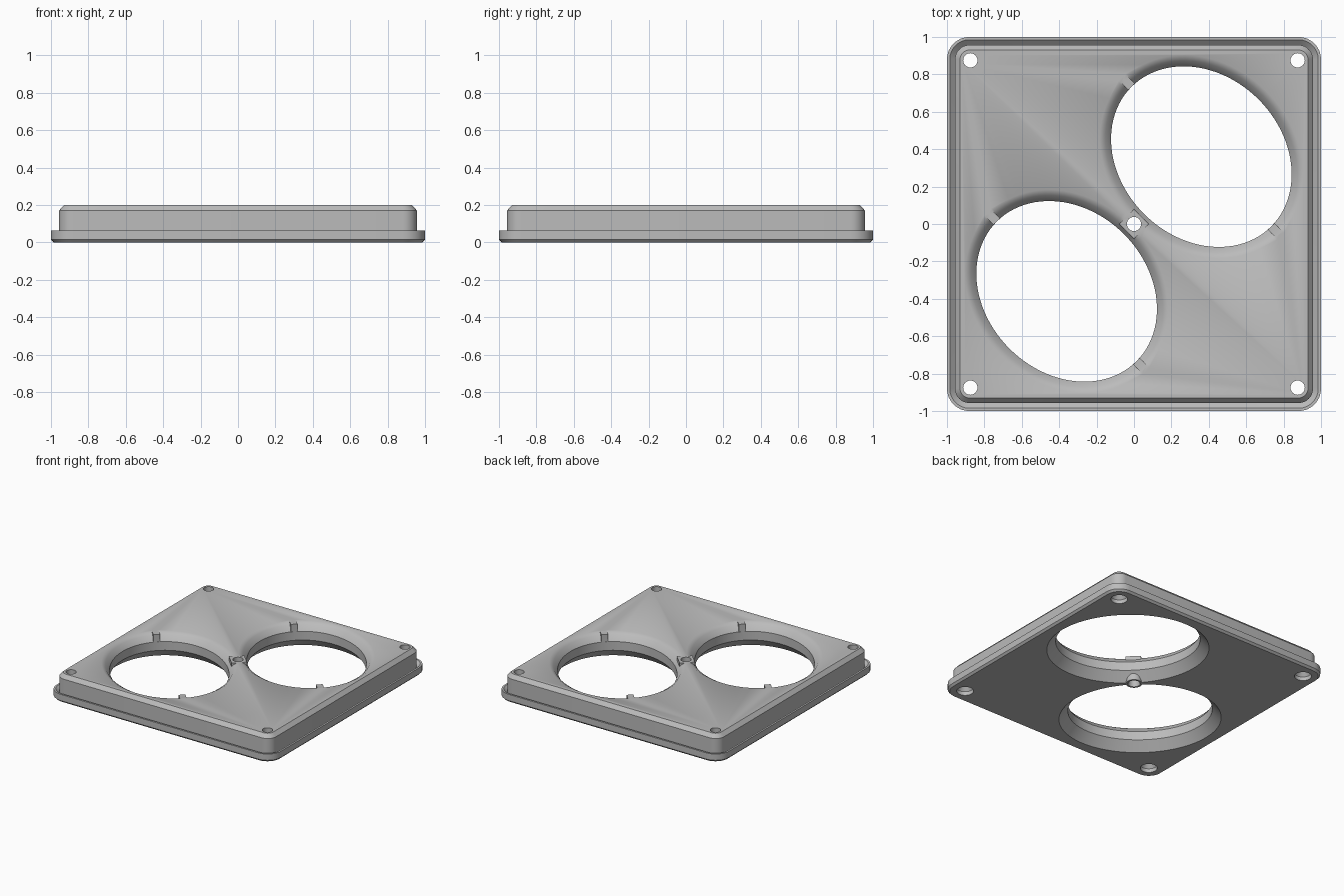
import bpy, bmesh, math
from mathutils import Matrix, Vector

cube = bpy.data.objects.get("Cube")
if cube:
    bpy.data.objects.remove(cube, do_unlink=True)

grey = bpy.data.materials.new("light_grey")
grey.use_nodes = True
colour = (0.5, 0.5, 0.5, 1)
grey.diffuse_color = colour
grey.node_tree.nodes["Principled BSDF"].inputs["Base Color"].default_value = colour


def loft(name, rings):
    """Skin a stack of equal-length closed rings and cap both ends."""
    bm = bmesh.new()
    loops = [[bm.verts.new(p) for p in ring] for ring in rings]
    n = len(loops[0])
    for low, high in zip(loops, loops[1:]):
        for i in range(n):
            j = (i + 1) % n
            bm.faces.new((low[i], low[j], high[j], high[i]))
    bm.faces.new(loops[0][::-1])
    bm.faces.new(loops[-1])
    bmesh.ops.recalc_face_normals(bm, faces=bm.faces)
    mesh = bpy.data.meshes.new(name)
    bm.to_mesh(mesh)
    bm.free()
    mesh.materials.append(grey)
    obj = bpy.data.objects.new(name, mesh)
    bpy.context.collection.objects.link(obj)
    return obj


def rounded_square(half, z, inner=0.88, steps=8):
    r = half - inner
    ring = []
    for k, (sx, sy) in enumerate(((1, 1), (-1, 1), (-1, -1), (1, -1))):
        for s in range(steps + 1):
            t = math.pi / 2 * (k + s / steps)
            ring.append((sx * inner + r * math.cos(t), sy * inner + r * math.sin(t), z))
    return ring


def oval(centre, a, b, z, n=96):
    """Ellipse with its long axis along the (-1, 1) diagonal."""
    turn = Matrix.Rotation(math.radians(135), 2)
    ring = []
    for i in range(n):
        t = math.tau * i / n
        p = turn @ Vector((a * math.cos(t), b * math.sin(t)))
        ring.append((centre[0] + p.x, centre[1] + p.y, z))
    return ring


def round_part(name, centre, profile, n=32):
    return loft(name, [oval(centre, r, r, z, n) for r, z in profile])


def block(name, centre, length, width, z0, z1):
    """Box with its length along the (-1, 1) diagonal."""
    d = math.sqrt(0.5)
    corners = [(s * length / 2, t * width / 2) for s, t in ((1, 1), (-1, 1), (-1, -1), (1, -1))]
    ring = [(centre[0] - d * (u + v), centre[1] + d * (u - v)) for u, v in corners]
    return loft(name, [[(x, y, z) for x, y in ring] for z in (z0, z1)])


def combine(target, tool, operation):
    mod = target.modifiers.new("combine", "BOOLEAN")
    mod.operation, mod.solver, mod.object = operation, "EXACT", tool
    graph = bpy.context.evaluated_depsgraph_get()
    mesh = bpy.data.meshes.new_from_object(target.evaluated_get(graph))
    target.modifiers.clear()
    target.data = mesh
    bpy.data.objects.remove(tool, do_unlink=True)


# Plate with a thin lip, a shallow groove and a bevelled top edge
plate = loft("plate", [rounded_square(h, z) for h, z in (
    (0.985, 0), (1, 0.015), (1, 0.065), (0.985, 0.065), (0.957, 0.04),
    (0.957, 0.17), (0.93, 0.2))])

# Two oval openings, flared at the top and bottom
A, B, C = 0.528, 0.433, 0.36
flare = ((0.075, -0.01), (0.065, 0), (0, 0.07), (0, 0.14), (0.03, 0.182), (0.06, 0.2), (0.06, 0.22))
for s in (1, -1):
    centre = (s * C, s * C)
    cutter = loft("opening", [oval(centre, A + o, B + o, z) for o, z in flare])
    combine(plate, cutter, "DIFFERENCE")

# Bars bridging the flares at the ends of each opening
reach = (A + 0.036) * math.sqrt(0.5)
for s in (1, -1):
    for e in (1, -1):
        bar = block("bar", (s * C - e * reach, s * C + e * reach), 0.072, 0.05, 0.135, 0.2)
        combine(plate, bar, "UNION")

# Centre post between the openings
combine(plate, block("post_top", (0, 0), 0.113, 0.113, 0.1, 0.2), "UNION")
combine(plate, round_part("post_base", (0, 0), ((0.06, 0), (0.06, 0.06), (0.05, 0.12))), "UNION")

# Screw holes, widened underneath
for x, y in ((0.875, 0.875), (-0.875, 0.875), (-0.875, -0.875), (0.875, -0.875)):
    hole = round_part("hole", (x, y), ((0.062, -0.01), (0.062, 0.03), (0.038, 0.06), (0.038, 0.22)))
    combine(plate, hole, "DIFFERENCE")
combine(plate, round_part("hole", (0, 0), ((0.048, -0.01), (0.038, 0.03), (0.038, 0.22))), "DIFFERENCE")

bpy.ops.object.select_all(action="DESELECT")
plate.select_set(True)
bpy.context.view_layer.objects.active = plate
bpy.ops.object.shade_smooth_by_angle(angle=math.radians(32))
